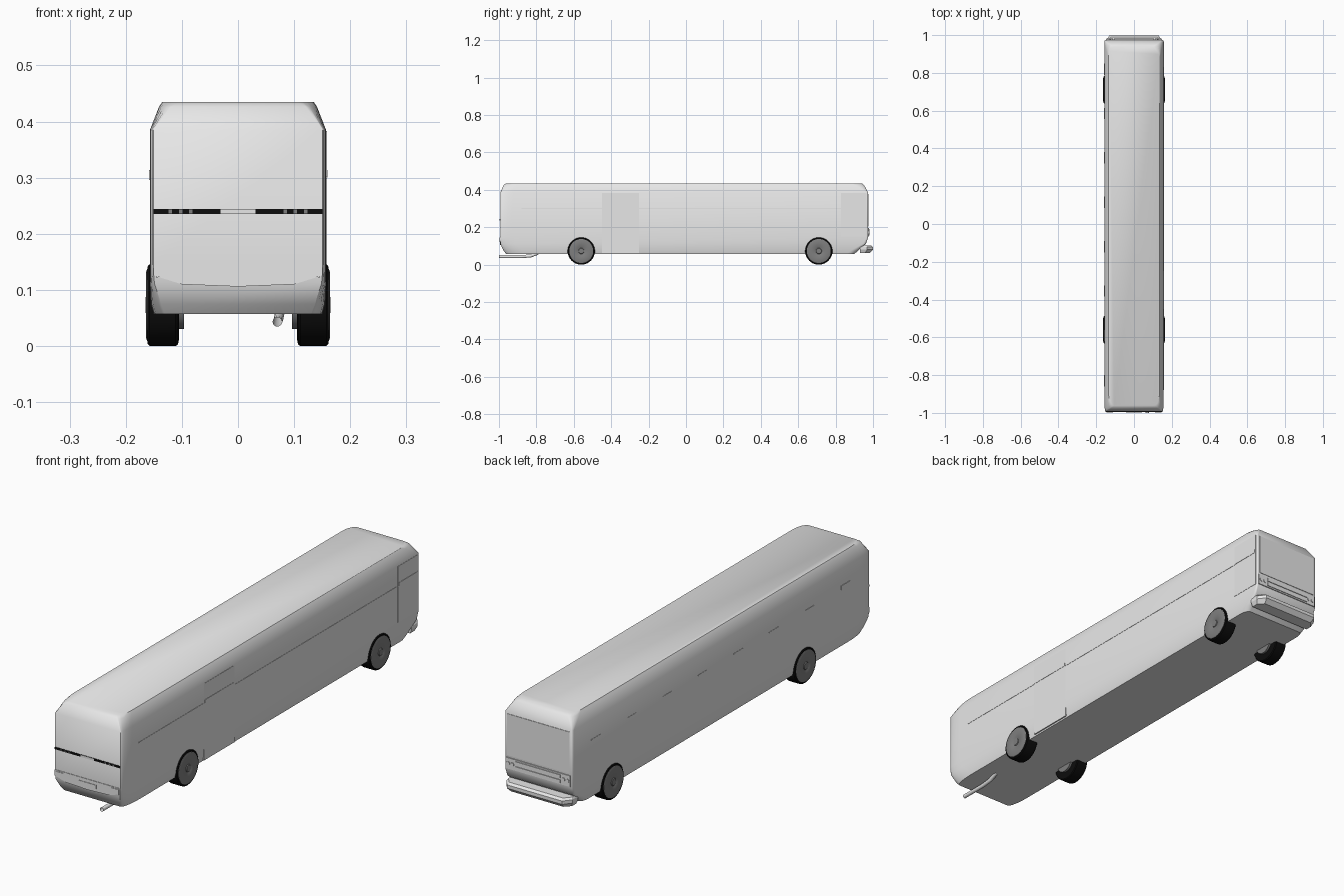
import bpy, bmesh, math
from mathutils import Vector

if "Cube" in bpy.data.objects:
    bpy.data.objects.remove(bpy.data.objects["Cube"])


def mat(name, r, g, b):
    m = bpy.data.materials.new(name)
    m.diffuse_color = (r, g, b, 1)
    m.use_nodes = True
    m.node_tree.nodes["Principled BSDF"].inputs["Base Color"].default_value = m.diffuse_color
    return m


BODY = mat("light_grey", 0.8, 0.8, 0.8)
HUB = mat("mid_grey", 0.21, 0.21, 0.21)
BLACK = mat("black", 0.004, 0.004, 0.004)


def finish(name, bm, m, smooth=None):
    bmesh.ops.recalc_face_normals(bm, faces=bm.faces)
    me = bpy.data.meshes.new(name)
    bm.to_mesh(me)
    bm.free()
    ob = bpy.data.objects.new(name, me)
    bpy.context.collection.objects.link(ob)
    me.materials.append(m)
    if smooth:
        bpy.ops.object.select_all(action='DESELECT')
        ob.select_set(True)
        bpy.context.view_layer.objects.active = ob
        bpy.ops.object.shade_smooth_by_angle(angle=math.radians(smooth))
    return ob


def loft(name, rings, m, smooth=None):
    bm = bmesh.new()
    vs = [[bm.verts.new(p) for p in r] for r in rings]
    n = len(vs[0])
    for a, b in zip(vs, vs[1:]):
        for i in range(n):
            j = (i + 1) % n
            bm.faces.new((a[i], a[j], b[j], b[i]))
    bm.faces.new(vs[0])
    bm.faces.new(vs[-1])
    return finish(name, bm, m, smooth)


def slab(name, pts, a, b, axis, m):
    """Extrude a 2D outline: axis x uses (y, z), y uses (x, z), z uses (x, y)."""
    def place(p, d):
        return {'x': (d, *p), 'y': (p[0], d, p[1]), 'z': (*p, d)}[axis]
    return loft(name, [[place(p, d) for p in pts] for d in (a, b)], m)


def rect(u0, u1, v0, v1):
    return [(u0, v0), (u1, v0), (u1, v1), (u0, v1)]


# Body shell: rounded plan outlines stacked by height
def plan(z, hx, yf, yb, rx, ryf, ryb):
    pts = []
    for sx, sy, a0 in ((1, -1, -90), (1, 1, 0), (-1, 1, 90), (-1, -1, 180)):
        ry = ryf if sy < 0 else ryb
        cy = yf + ry if sy < 0 else yb - ry
        for k in range(6):
            t = math.radians(a0 + k * 18)
            pts.append((sx * (hx - rx) + rx * math.cos(t), cy + ry * math.sin(t), z))
    return pts


loft("body_shell", [
    plan(0.057, 0.150, -0.962, 0.900, 0.020, 0.10, 0.04),
    plan(0.075, 0.155, -0.975, 0.920, 0.018, 0.10, 0.04),
    plan(0.112, 0.157, -0.993, 0.962, 0.008, 0.08, 0.015),
    plan(0.145, 0.157, -0.993, 0.974, 0.006, 0.07, 0.010),
    plan(0.385, 0.157, -0.993, 0.974, 0.006, 0.07, 0.010),
    plan(0.426, 0.141, -0.975, 0.952, 0.020, 0.07, 0.050),
    plan(0.435, 0.135, -0.962, 0.940, 0.030, 0.07, 0.060),
], BODY, 40)

# Front bumper panel, lamps and blank plate
FY = -0.993
slab("front_bumper_panel", [(-0.151, 0.15), (-0.151, 0.126), (-0.10, 0.11), (0, 0.106),
     (0.10, 0.11), (0.151, 0.126), (0.151, 0.15)], FY - 0.002, FY + 0.02, 'y', BODY)
slab("front_plate", rect(-0.042, 0.042, 0.121, 0.136), FY - 0.004, FY, 'y', BODY)
for s in (-1, 1):
    slab("front_lamp", [(s * 0.112, 0.128), (s * 0.146, 0.122), (s * 0.146, 0.145),
         (s * 0.112, 0.145)], FY - 0.004, FY, 'y', BODY)

# Front light strip with grey dividers and pale centre
slab("front_light_strip", rect(-0.151, 0.151, 0.235, 0.244), FY - 0.002, FY, 'y', BLACK)
slab("strip_centre", rect(-0.031, 0.031, 0.235, 0.244), FY - 0.003, FY, 'y', BODY)
for s in (-1, 1):
    for x in (0.084, 0.102, 0.121):
        slab("strip_divider", rect(s * x - 0.003, s * x + 0.003, 0.236, 0.243),
             FY - 0.003, FY, 'y', HUB)

# Right side: entry door, rear door, vents and waist rail
SX = 0.157
for n, y0, y1, z0 in (("entry_door", -0.45, -0.25, 0.062), ("rear_door", 0.83, 0.966, 0.15)):
    slab(n, rect(y0, y1, z0, 0.383), SX - 0.004, SX + 0.0012, 'x', BODY)
    slab(n + "_rail", rect(y0 + 0.004, y1 - 0.004, 0.300, 0.314), SX, SX + 0.0025, 'x', BODY)
slab("waist_rail_front", rect(-0.88, -0.45, 0.299, 0.302), SX - 0.01, SX + 0.0012, 'x', BODY)
slab("waist_rail_rear", rect(-0.25, 0.83, 0.299, 0.302), SX - 0.01, SX + 0.0012, 'x', BODY)

# Left side: short trim dashes and a small vent
for i in range(7):
    y = 0.82 - i * 0.235
    slab("left_trim", rect(y - 0.03, y + 0.03, 0.299, 0.302), -SX - 0.0012, -SX + 0.004, 'x', BODY)
slab("left_vent", rect(-0.86, -0.80, 0.296, 0.314), -SX - 0.002, -SX + 0.01, 'x', BODY)

# Rear panel, lamp strip, round lamps
RY = 0.974
slab("rear_panel", rect(-0.144, 0.144, 0.205, 0.378), RY - 0.005, RY + 0.002, 'y', BODY)
slab("rear_lamp_strip", rect(-0.149, 0.149, 0.150, 0.196), RY - 0.005, RY + 0.004, 'y', BODY)
slab("rear_grille", rect(-0.105, 0.105, 0.177, 0.190), RY, RY + 0.007, 'y', BODY)
slab("rear_plate", rect(-0.105, 0.105, 0.156, 0.169), RY, RY + 0.007, 'y', BODY)
for s in (-1, 1):
    for x in (0.118, 0.137):
        c = [(s * x + 0.008 * math.cos(k * math.pi / 8), 0.173 + 0.008 * math.sin(k * math.pi / 8))
             for k in range(16)]
        slab("rear_lamp", c, RY, RY + 0.007, 'y', BODY)

# Rear bumper lip, tapering in plan
bumper = [(-0.152, 0.93), (0.152, 0.93), (0.152, 0.968), (0.128, 1.0), (-0.128, 1.0), (-0.152, 0.968)]
loft("rear_bumper", [
    [(x * 0.95, 0.93 + (y - 0.93) * 0.75, 0.062) for x, y in bumper],
    [(x, y, 0.080) for x, y in bumper],
    [(x, y, 0.094) for x, y in bumper],
    [(x * 0.97, 0.93 + (y - 0.93) * 0.85, 0.102) for x, y in bumper]], BODY)


# Wheels: lathed tyre, domed hub disc, inner brake block
def lathe(name, profile, y, z, s, m):
    n = 40
    rings = [[(s * x, y + r * math.cos(2 * math.pi * k / n), z + r * math.sin(2 * math.pi * k / n))
              for k in range(n)] for x, r in profile]
    return loft(name, rings, m, 35)


for y in (-0.56, 0.71):
    for s in (-1, 1):
        lathe("tyre", [(0.105, 0.060), (0.107, 0.070), (0.111, 0.073), (0.153, 0.073),
                       (0.158, 0.0725), (0.161, 0.069), (0.161, 0.055)], y, 0.073, s, BLACK)
        lathe("wheel_disc", [(0.150, 0.064), (0.162, 0.064), (0.164, 0.058), (0.164, 0.022),
                             (0.162, 0.019), (0.162, 0.016), (0.165, 0.014), (0.165, 0.004)],
              y, 0.073, s, HUB)
        lathe("brake_drum", [(0.096, 0.043), (0.108, 0.043)], y, 0.073, s, HUB)

# Exhaust pipe under the front end, hollow at the tip
cu = bpy.data.curves.new("exhaust_pipe", 'CURVE')
cu.dimensions = '3D'
cu.bevel_depth = 0.0085
cu.bevel_resolution = 3
sp = cu.splines.new('POLY')
path = [(0.07, -1.0, 0.043), (0.07, -0.88, 0.043), (0.072, -0.83, 0.047), (0.075, -0.79, 0.062)]
sp.points.add(len(path) - 1)
for p, c in zip(sp.points, path):
    p.co = (*c, 1)
cu.materials.append(BODY)
bpy.context.collection.objects.link(bpy.data.objects.new("exhaust_pipe", cu))
